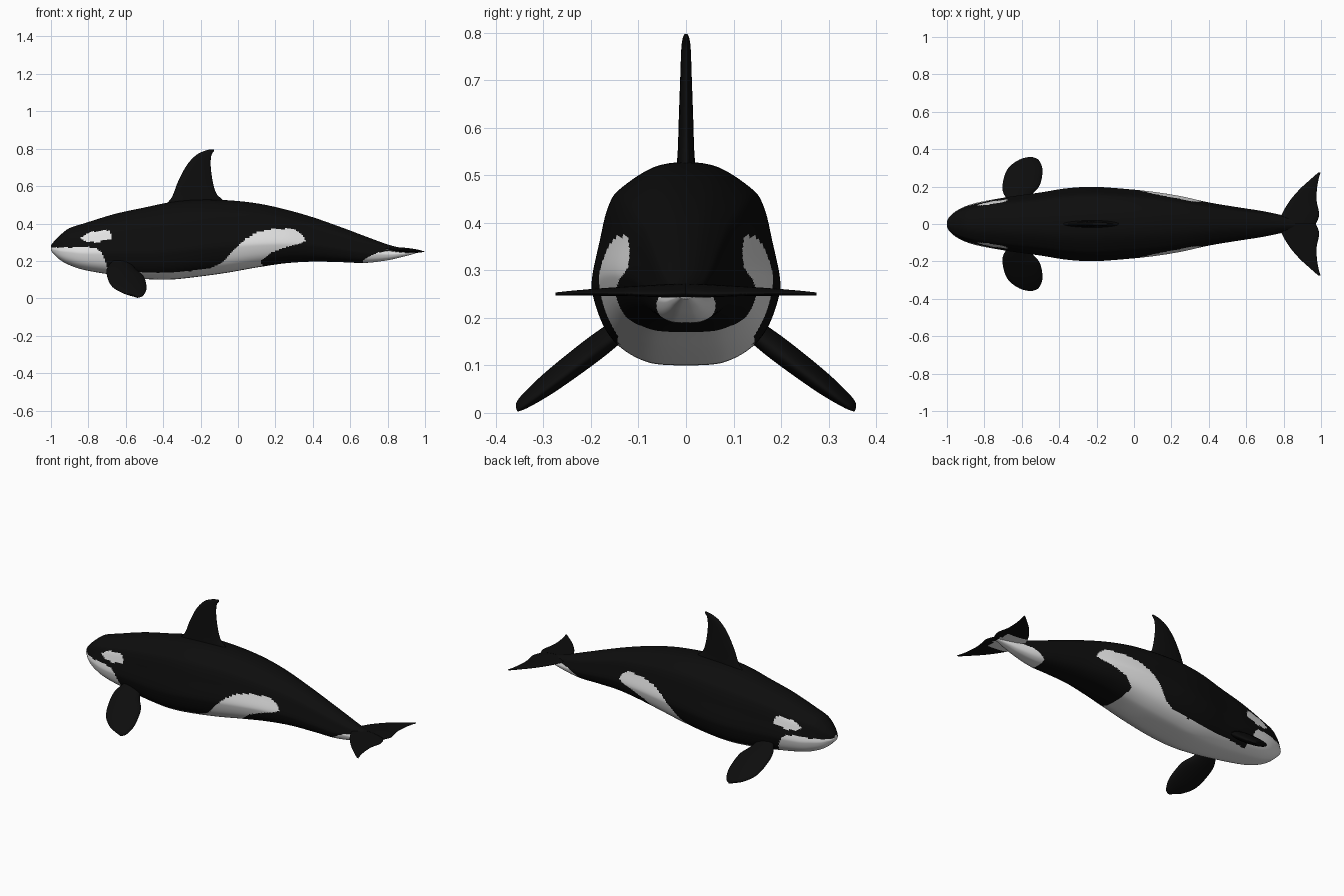
import bpy, bmesh, math
from mathutils import Vector

if "Cube" in bpy.data.objects:
    bpy.data.objects.remove(bpy.data.objects["Cube"])


def material(name, value):
    m = bpy.data.materials.new(name)
    m.diffuse_color = (value, value, value, 1)
    m.use_nodes = True
    m.node_tree.nodes["Principled BSDF"].inputs["Base Color"].default_value = m.diffuse_color
    return m


BLACK = material("black skin", 0.004)
WHITE = material("white skin", 0.8)


def smooth(rows, steps, closed=False):
    """Catmull-Rom resampling of a list of equal-length tuples."""
    n, out = len(rows), []
    for i in range(n if closed else n - 1):
        if closed:
            p = [rows[(i + k) % n] for k in (-1, 0, 1, 2)]
        else:
            p = [rows[min(max(i + k, 0), n - 1)] for k in (-1, 0, 1, 2)]
        for s in range(steps):
            t = s / steps
            out.append(tuple(
                0.5 * (2 * b + (c - a) * t + (2 * a - 5 * b + 4 * c - d) * t * t
                       + (3 * b - a - 3 * c + d) * t ** 3)
                for a, b, c, d in zip(*p)))
    if not closed:
        out.append(tuple(rows[-1]))
    return out


def loft(name, rings, is_white=None):
    """Skin a list of rings, cap both ends and colour faces by a rule."""
    bm = bmesh.new()
    vs = [[bm.verts.new(p) for p in ring] for ring in rings]
    n = len(rings[0])
    for a, b in zip(vs, vs[1:]):
        for k in range(n):
            bm.faces.new((a[k], a[(k + 1) % n], b[(k + 1) % n], b[k]))
    bm.faces.new(vs[0])
    bm.faces.new(vs[-1])
    bmesh.ops.recalc_face_normals(bm, faces=bm.faces)
    for f in bm.faces:
        f.smooth = True
        if is_white and is_white(f.calc_center_median(), f.normal):
            f.material_index = 1
    me = bpy.data.meshes.new(name)
    bm.to_mesh(me)
    bm.free()
    me.materials.append(BLACK)
    me.materials.append(WHITE)
    ob = bpy.data.objects.new(name, me)
    bpy.context.collection.objects.link(ob)
    return ob


def fin(name, stations, thick_axis, is_white=None, n=32):
    """Fin from stations: leading point, trailing point, half thickness."""
    rings = []
    for s in smooth(stations, 8):
        lead, trail = Vector(s[0:3]), Vector(s[3:6])
        mid, half = (lead + trail) / 2, (trail - lead) / 2
        rings.append([mid + half * math.cos(2 * math.pi * k / n)
                      + thick_axis * (s[6] * math.sin(2 * math.pi * k / n))
                      for k in range(n)])
    return loft(name, rings, is_white)


def inside(x, z, poly):
    hit = False
    for (x1, z1), (x2, z2) in zip(poly, poly[1:] + poly[:1]):
        if (z1 > z) != (z2 > z) and x < x1 + (z - z1) * (x2 - x1) / (z2 - z1):
            hit = not hit
    return hit


# White markings, drawn in side view
EYE_PATCH = [(-.845, .322), (-.79, .355), (-.69, .365), (-.675, .34),
             (-.68, .32), (-.75, .30), (-.81, .303)]
BELLY = [(-1.1, .272), (-.76, .272), (-.73, .245), (-.71, .20), (-.69, .145),
         (-.5, .14), (-.37, .137), (-.26, .145), (-.15, .16), (-.09, .187),
         (-.02, .26), (.035, .315), (.1, .353), (.19, .374), (.3, .37),
         (.355, .33), (.36, .305), (.32, .29), (.245, .27), (.18, .245),
         (.125, .205), (.14, .05), (-1.1, .05)]
TAIL_PATCH = [(.655, .15), (.67, .205), (.71, .228), (.75, .245), (.82, .255),
              (.9, .258), (.96, .25), (.98, .15)]


def body_white(c, _):
    return any(inside(c.x, c.z, p) for p in (EYE_PATCH, BELLY, TAIL_PATCH))


# Body: x, top, bottom, half width
spine = [(-1, .283, .257, .014), (-.993, .293, .246, .03),
         (-.98, .307, .233, .045), (-.95, .337, .205, .07),
         (-.9, .373, .178, .095), (-.82, .398, .152, .118),
         (-.66, .446, .125, .146), (-.5, .48, .105, .168),
         (-.36, .508, .102, .19), (-.22, .521, .116, .198),
         (-.06, .519, .138, .188), (.1, .503, .166, .172),
         (.25, .472, .188, .148), (.4, .43, .197, .115),
         (.55, .378, .194, .09), (.68, .33, .19, .07),
         (.8, .287, .204, .046), (.88, .268, .222, .03),
         (.95, .257, .24, .012)]
# Right half of the cross-section: share of half width, share of height
half = [(.27, 1), (.69, .88), (.83, .78), (.92, .6), (1, .41), (.98, .31),
        (.88, .18), (.73, .09), (.5, .025), (.25, 0)]
section = smooth(half + [(-y, t) for y, t in reversed(half)], 6, closed=True)
loft("body", [[(x, y * w, bot + t * (top - bot)) for y, t in section]
              for x, top, bot, w in smooth(spine, 20)], body_white)

# Dorsal fin: height, leading x, trailing x, half thickness
dorsal = [(.47, -.42, -.04, .02), (.525, -.365, -.08, .019),
          (.56, -.345, -.115, .017), (.625, -.32, -.135, .015),
          (.71, -.275, -.146, .012), (.765, -.225, -.142, .01),
          (.788, -.18, -.128, .007), (.797, -.145, -.128, .003)]
fin("dorsal_fin", [(l, 0, z, t, 0, z, h) for z, l, t, h in dorsal],
    Vector((0, 1, 0)))

# Flippers: y, leading x, trailing x, half thickness
paddle = [(.12, -.67, -.57, .02), (.165, -.698, -.54, .024),
          (.205, -.703, -.505, .025), (.265, -.69, -.49, .023),
          (.307, -.665, -.492, .019), (.342, -.615, -.51, .012),
          (.355, -.575, -.535, .005)]
# Flukes: y, leading x, trailing x, half thickness
fluke = [(0, .78, .972, .014), (.05, .79, .99, .012), (.12, .83, .977, .009),
         (.185, .885, .978, .007), (.24, .945, .987, .005),
         (.275, .985, .997, .003)]


def fluke_white(c, nrm):
    return nrm.z < -.2 and abs(c.y) < .085 and c.x < .95


def slope(y):
    return .17 - .76 * (y - .14)


def fluke_z(x):
    return .264 - .065 * (x - .78)


for side, s in (("left", -1), ("right", 1)):
    fin(side + "_flipper",
        [(l, s * y, slope(y) + .014, t, s * y, slope(y) - .003, h)
         for y, l, t, h in paddle], Vector((0, s * .6, .8)))
    fin(side + "_fluke",
        [(l, s * y, fluke_z(l), t, s * y, fluke_z(t), h)
         for y, l, t, h in fluke], Vector((0, 0, 1)), fluke_white)
